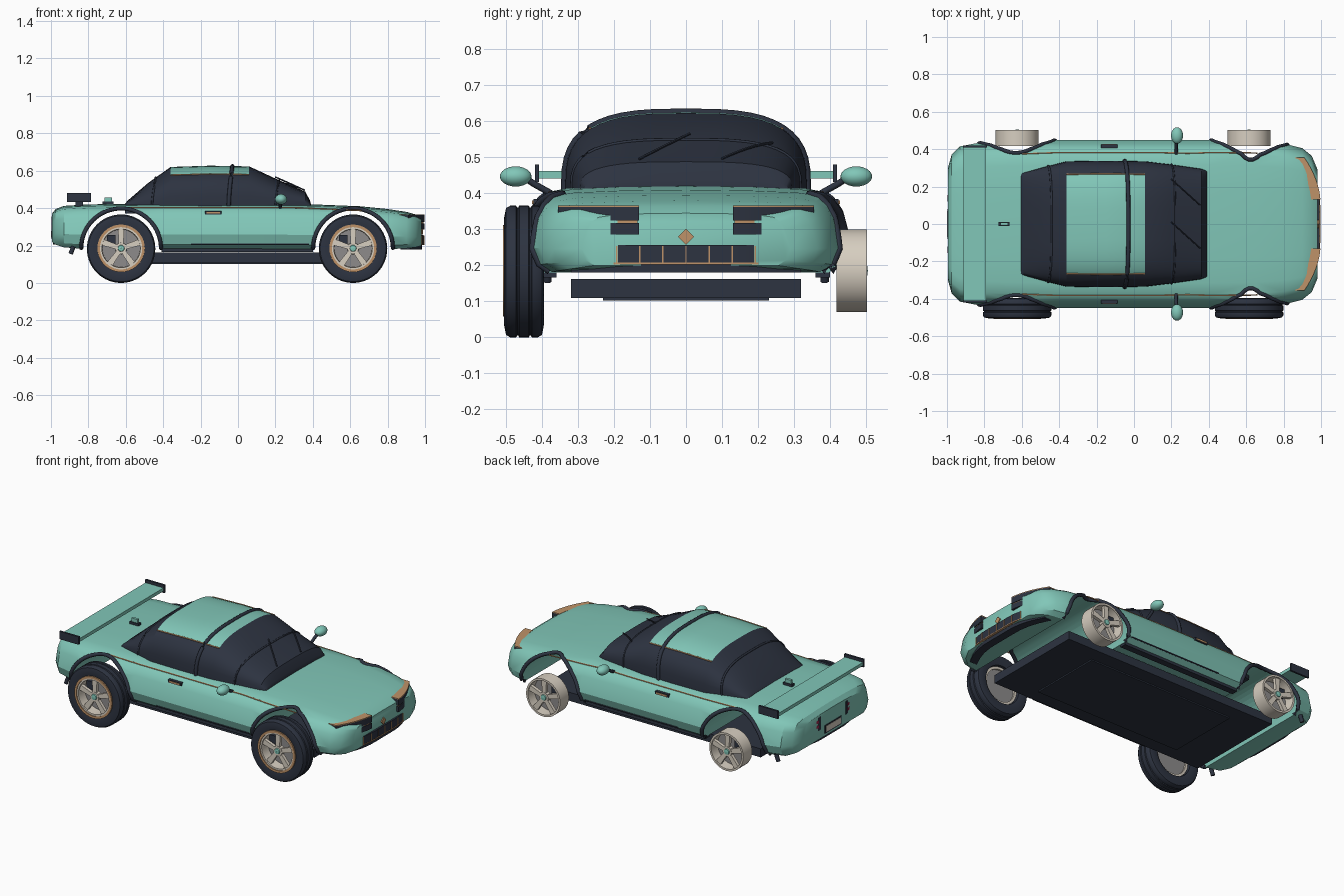
import bpy, bmesh, math
from mathutils import Vector
from mathutils.bvhtree import BVHTree

if "Cube" in bpy.data.objects:
    bpy.data.objects.remove(bpy.data.objects["Cube"])


def material(name, *rgb):
    m = bpy.data.materials.new(name)
    m.use_nodes = True
    m.diffuse_color = (*rgb, 1)
    m.node_tree.nodes["Principled BSDF"].inputs["Base Color"].default_value = (*rgb, 1)
    return m


TEAL = material("teal paint", 0.22, 0.57, 0.48)
DARK = material("dark slate", 0.026, 0.033, 0.052)
BEIGE = material("warm beige", 0.68, 0.62, 0.53)
COPPER = material("copper", 0.52, 0.29, 0.14)
RED = material("tail red", 0.32, 0.02, 0.07)
GREY = material("steel grey", 0.27, 0.26, 0.26)


def mesh(name, verts, faces, mat, angle=35):
    me = bpy.data.meshes.new(name)
    me.from_pydata(verts, [], faces)
    bm = bmesh.new()
    bm.from_mesh(me)
    bmesh.ops.recalc_face_normals(bm, faces=bm.faces)
    bm.to_mesh(me)
    bm.free()
    ob = bpy.data.objects.new(name, me)
    bpy.context.collection.objects.link(ob)
    me.materials.append(mat)
    smooth(ob, angle)
    return ob


def smooth(ob, angle=35):
    bpy.ops.object.select_all(action="DESELECT")
    bpy.context.view_layer.objects.active = ob
    ob.select_set(True)
    bpy.ops.object.shade_smooth_by_angle(angle=math.radians(angle))


def loft(name, rings, mat, angle=35, closed=False):
    """Skin equal closed rings; cap the ends, or join last to first."""
    n, k = len(rings[0]), len(rings)
    faces = [(i * n + j, i * n + (j + 1) % n, (i + 1) % k * n + (j + 1) % n, (i + 1) % k * n + j)
             for i in range(k if closed else k - 1) for j in range(n)]
    if not closed:
        faces += [tuple(range(n)), tuple(range((k - 1) * n, k * n))]
    return mesh(name, [p for r in rings for p in r], faces, mat, angle)


def box(name, x0, x1, y0, y1, z0, z1, mat):
    ring = lambda x: [(x, y0, z0), (x, y1, z0), (x, y1, z1), (x, y0, z1)]
    return loft(name, [ring(x0), ring(x1)], mat)


def tube(name, path, r, mat, sides=8):
    pts = [Vector(p) for p in path]
    rings = []
    for i, p in enumerate(pts):
        d = (pts[min(i + 1, len(pts) - 1)] - pts[max(i - 1, 0)]).normalized()
        u = d.cross((0, 1, 0) if abs(d.y) < 0.8 else (0, 0, 1)).normalized()
        v = d.cross(u)
        rings.append([p + r * (u * math.cos(a) + v * math.sin(a))
                      for a in (math.tau * k / sides for k in range(sides))])
    return loft(name, rings, mat, 50)


def lathe(name, profile, cx, cz, mat, n=40):
    """Spin a closed (radius, y) profile about a wheel axle."""
    rings = [[(cx + r * math.cos(a), y, cz + r * math.sin(a)) for r, y in profile]
             for a in (math.tau * k / n for k in range(n))]
    return loft(name, rings, mat, closed=True)


def lerp(table, x):
    for (a, *p), (b, *q) in zip(table, table[1:]):
        if x <= b:
            t = max(0, (x - a) / (b - a))
            return [u + (v - u) * t for u, v in zip(p, q)]
    return list(table[-1][1:])


# Body shell: stations are x, half width, top, bottom
STATIONS = [(-0.995, .30, .37, .22), (-0.975, .37, .395, .205), (-0.93, .415, .412, .19),
            (-0.8, .44, .42, .18), (-0.4, .45, .425, .18), (0.1, .45, .425, .18),
            (0.4, .45, .42, .18), (0.65, .445, .41, .18), (0.8, .43, .395, .18),
            (0.9, .405, .38, .185), (0.95, .365, .366, .19), (0.982, .29, .345, .20)]
HALF = [(0, 1), (.4, .99), (.7, .965), (.84, .92), (.9, .84), (.95, .7), (1, .32), (.96, .1), (.88, 0)]
SECTION = HALF + [(-y, z) for y, z in HALF[:0:-1]]
body = loft("body_shell", [[(x, w * y, b + (t - b) * z) for y, z in SECTION]
                           for x, w, t, b in STATIONS], TEAL, 30)
tree = BVHTree.FromPolygons([v.co.copy() for v in body.data.vertices],
                            [tuple(p.vertices) for p in body.data.polygons])


def side_y(x, z):
    hit = tree.ray_cast(Vector((x, 1, z)), Vector((0, -1, 0)))[0]
    return hit.y if hit else 0.34


# Wheel arches cut straight through
AXLES, HUB, ARCH = {"rear": -0.625, "nose": 0.615}, 0.185, 0.213
for cx in AXLES.values():
    bpy.ops.mesh.primitive_cylinder_add(vertices=56, radius=ARCH, depth=1.4, location=(cx, 0, HUB),
                                        rotation=(math.pi / 2, 0, 0))
    cutter = bpy.context.object
    cutter.hide_render = True
    mod = body.modifiers.new("arch", "BOOLEAN")
    mod.object, mod.operation, mod.solver = cutter, "DIFFERENCE", "EXACT"
    bpy.context.view_layer.objects.active = body
    bpy.ops.object.modifier_move_to_index(modifier="arch", index=0)
    bpy.ops.object.modifier_apply(modifier="arch")
    bpy.data.objects.remove(cutter)

# Cabin: dark glass with a painted roof panel
CABIN = [(-0.605, .27, .012), (-0.59, .275, .03), (-0.48, .305, .125), (-0.36, .335, .21), (-0.15, .338, .217),
         (0.06, .335, .213), (0.2, .318, .148), (0.36, .295, .078), (0.385, .285, .03), (0.39, .28, .01)]


def cabin_point(x, t, grow=0):
    w, h = lerp(CABIN, x)
    c, s = math.cos(t), max(0, math.sin(t))
    return (x, (w + grow) * math.copysign(abs(c) ** (2 / 3), c), 0.41 + (h + grow) * s ** (2 / 3))


ANGLES = [math.pi * k / 24 for k in range(25)]
cabin = loft("cabin", [[(x, -w, .37)] + [cabin_point(x, math.pi - t) for t in ANGLES] + [(x, w, .37)]
                       for x, w, h in CABIN], DARK, 25)
cabin.data.materials.append(TEAL)
for p in cabin.data.polygons:
    c = p.center
    if -0.36 < c.x < 0.06 and abs(c.y) < 0.266 and c.z > 0.58:
        p.material_index = 1
for name, x, r in (("windscreen_hoop", .2, .005), ("roof_hoop", -.05, .011), ("rear_window_hoop", -.46, .006)):
    tube(name, [cabin_point(x + 0.02 * math.sin(t), t) for t in ANGLES], r, DARK)
for s, t in (("far", math.pi / 4), ("near", math.pi * 3 / 4)):
    tube("roof_trim_" + s, [cabin_point(x, t) for x in (-.36, -.15, .06)], .004, COPPER)

# Wipers
for i, y in enumerate((0.24, 0.01)):
    path = []
    for k in range(7):
        x, yy = 0.2 + 0.155 * k / 6, y - 0.14 * k / 6
        w, h = lerp(CABIN, x)
        path.append((x, yy, 0.418 + h * (1 - abs(yy / w) ** 3) ** (1 / 3)))
    tube(f"wiper_{i}", path, .004, DARK, 6)

# Parts on both flanks
for side, s in (("far", 1), ("near", -1)):
    for end, cx in AXLES.items():
        arc = [(cx + ARCH * math.cos(a), HUB + ARCH * math.sin(a))
               for a in (math.pi * k / 32 for k in range(33))]
        tube(f"{end}_arch_trim_{side}", [(x, s * side_y(x, z), z) for x, z in arc], .011, DARK)
    xs = [-0.6 + 1.26 * k / 30 for k in range(31)]
    tube("belt_stripe_" + side, [(x, s * side_y(x, z), z) for x, z in
                                 ((x, lerp([(-.6, .402), (.3, .402), (.7, .385)], x)[0]) for x in xs)],
         .004, COPPER, 6)
    tube("sill_groove_" + side, [(x, s * side_y(x, .207), .207) for x in (-.25, .38)], .005, DARK, 6)
    y = s * side_y(-.13, .375)
    box("handle_frame_" + side, -.177, -.088, y - .012, y + .012, .366, .384, DARK)
    box("handle_" + side, -.168, -.097, y - .015, y + .015, .37, .38, COPPER)
    box("sill_" + side, -.41, .40, s * .36, s * .40, .166, .187, DARK)
    # Door mirror
    tube("mirror_arm_" + side, [(.225, s * .375, .40), (.225, s * .42, .425), (.23, s * .45, .445)], .009, DARK)
    bpy.ops.mesh.primitive_uv_sphere_add(segments=24, ring_count=12, radius=1, location=(.23, s * .473, .447))
    mirror = bpy.context.object
    mirror.name, mirror.scale = "mirror_" + side, (.032, .044, .028)
    mirror.data.materials.append(TEAL)
    smooth(mirror, 60)
    tube("tail_pipe_" + side, [(-.88, s * .385, .195), (-.895, s * .385, .155)], .012, DARK)
    # Wing end plate and strut
    box("wing_end_" + side, -.915, -.785, s * .408, s * .42, .432, .48, DARK)
    box("wing_strut_" + side, -.87, -.83, s * .26, s * .28, .40, .445, DARK)

box("wing", -.912, -.79, -.41, .41, .442, .462, TEAL)
box("deck_fin_base", -.725, -.665, -.012, .012, .415, .436, DARK)
box("deck_fin", -.715, -.675, -.008, .008, .436, .458, TEAL)

# Underbody tray
box("underbody", -.73, .74, -.32, .32, .11, .162, DARK)
box("underbody_panel", -.5, .5, -.23, .23, .102, .112, DARK)


def end_x(y):
    return 0.998 - 0.09 * (max(0, abs(y) - 0.1) / 0.26) ** 2


def curved_bar(name, s, y0, y1, z0, z1, out, mat, depth=.05):
    """Bar following the rounded nose (s=1) or tail (s=-1)."""
    ys = [y0 + (y1 - y0) * k / 10 for k in range(11)]
    loft(name, [[(s * (end_x(y) + out - d), y, z) for d, z in
                 ((0, z0), (0, z1), (depth, z1), (depth, z0))] for y in ys], mat)


# Lamps, grille and bumpers
for side, s in (("far", 1), ("near", -1)):
    curved_bar("headlight_upper_" + side, 1, s * .13, s * .355, .325, .362, 0, DARK)
    curved_bar("headlight_lower_" + side, 1, s * .13, s * .355, .286, .318, 0, DARK)
    curved_bar("headlight_core_" + side, 1, s * .135, s * .35, .29, .358, -.005, COPPER)
    curved_bar("headlight_brow_" + side, 1, s * .13, s * .355, .362, .367, 0, COPPER)
    curved_bar("tail_light_" + side, -1, s * .12, s * .33, .275, .355, 0, DARK)
    for z in (.292, .322):
        curved_bar(f"tail_lens_{side}_{z}", -1, s * .14, s * .315, z, z + .017, .002, RED)
curved_bar("grille", 1, -.245, .245, .207, .256, -.005, DARK)
curved_bar("grille_lower_trim", 1, -.245, .245, .203, .208, -.002, COPPER)
for k in range(-3, 4):
    curved_bar(f"grille_bar_{k}", 1, k * .064 - .002, k * .064 + .002, .208, .254, -.002, COPPER)
curved_bar("nose_lip", 1, -.32, .32, .18, .202, -.015, DARK)
curved_bar("rear_bumper", -1, -.32, .32, .205, .225, -.01, DARK)
box("rear_plate_frame", -.998, -.97, -.08, .08, .235, .285, DARK)
box("rear_plate", -.9995, -.97, -.07, .07, .242, .278, BEIGE)
loft("nose_diamond", [[(x, .022, .28), (x, 0, .302), (x, -.022, .28), (x, 0, .258)] for x in (.97, .988)], COPPER)

# Wheels: tyres only on the near side
TYRE = [(.118, .402), (.15, .395), (.176, .40), (.183, .412), (.183, .428), (.178, .431), (.178, .434),
        (.183, .437), (.183, .463), (.178, .466), (.178, .469), (.183, .472), (.183, .488), (.176, .50),
        (.15, .505), (.118, .498)]
for side, s in (("far", 1), ("near", -1)):
    for end, cx in AXLES.items():
        tag = f"{end}_{side}"
        lathe("rim_" + tag, [(.115, s * .418), (.115, s * .503), (.103, s * .503), (.1, s * .418)], cx, HUB, BEIGE)
        lathe("brake_disc_" + tag, [(.001, s * .43), (.101, s * .43), (.101, s * .442), (.001, s * .442)], cx, HUB, GREY)
        box("caliper_" + tag, cx - .075, cx - .03, s * .44, s * .465, HUB + .02, HUB + .07, DARK)
        for k in range(5):
            a = math.pi / 2 + math.tau * k / 5
            ring = lambda r, w: [(cx + r * math.cos(a) - o * math.sin(a), s * y, HUB + r * math.sin(a) + o * math.cos(a))
                                 for o, y in ((-w, .475), (w, .475), (w, .495), (-w, .495))]
            loft(f"spoke_{tag}_{k}", [ring(.015, .012), ring(.106, .017)], BEIGE)
        lathe("hub_" + tag, [(.001, s * .47), (.032, s * .47), (.03, s * .497), (.001, s * .497)], cx, HUB, BEIGE, 20)
        lathe("hub_cap_" + tag, [(.001, s * .49), (.02, s * .49), (.016, s * .503), (.001, s * .505)], cx, HUB, TEAL, 16)
        if s < 0:
            lathe("tyre_" + tag, [(r, -y) for r, y in TYRE], cx, HUB - .002, DARK, 56)
            lathe("rim_ring_" + tag, [(.113, -.495), (.127, -.495), (.127, -.508), (.113, -.508)], cx, HUB, COPPER)
smooth(body, 30)
